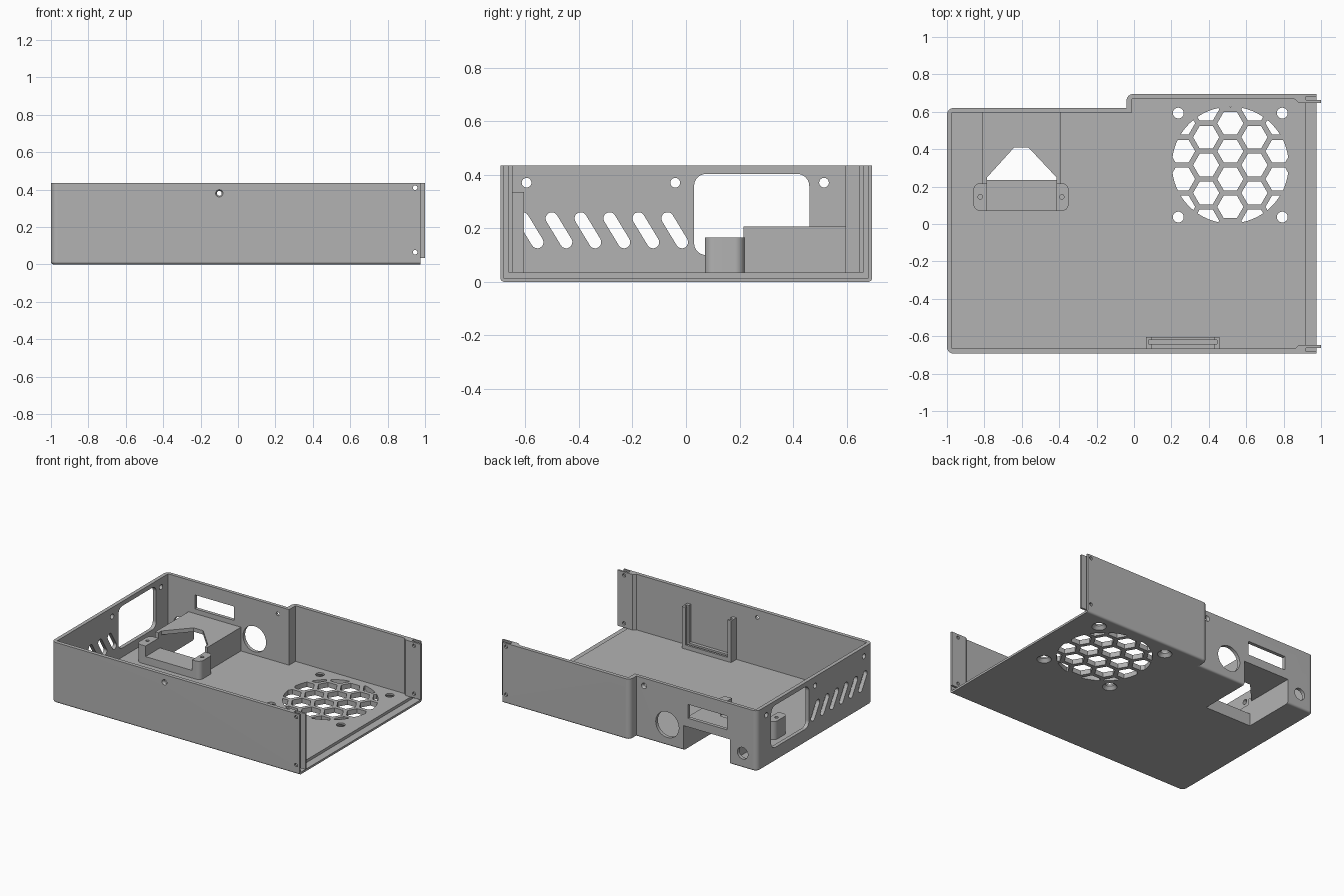
import bpy, bmesh
from math import sin, cos, pi, radians, sqrt
from mathutils import Vector

if "Cube" in bpy.data.objects:
    bpy.data.objects.remove(bpy.data.objects["Cube"], do_unlink=True)

grey = bpy.data.materials.new("plain_grey")
grey.use_nodes = True
grey.diffuse_color = (0.45, 0.45, 0.45, 1)
grey.node_tree.nodes["Principled BSDF"].inputs["Base Color"].default_value = (0.45, 0.45, 0.45, 1)

# How a flat profile (u, v) and its extrusion w map to space for each axis
AXES = {"z": lambda u, v, w: (u, v, w),
        "y": lambda u, v, w: (u, w, v),
        "x": lambda u, v, w: (w, u, v)}


def circle(u, v, r, n=32, turn=0.0):
    return [(u + r * cos(turn + 2 * pi * i / n), v + r * sin(turn + 2 * pi * i / n)) for i in range(n)]


def rect(u0, u1, v0, v1):
    return [(u0, v0), (u1, v0), (u1, v1), (u0, v1)]


def rounded(points, radii, steps=6):
    """Replace right-angled corners with arcs."""
    out = []
    for i, (p, r) in enumerate(zip(points, radii)):
        p = Vector(p)
        if r == 0:
            out.append(p[:])
            continue
        a = (Vector(points[i - 1]) - p).normalized()
        b = (Vector(points[(i + 1) % len(points)]) - p).normalized()
        for k in range(steps + 1):
            t = k / steps * pi / 2
            out.append((p + r * (a * (1 - sin(t)) + b * (1 - cos(t))))[:])
    return out


def capsule(a, b, r, steps=8):
    a, b = Vector(a), Vector(b)
    d = (b - a).normalized() * r
    n = Vector((-d.y, d.x))
    arc = [k / steps * pi for k in range(steps + 1)]
    return [(b - n * cos(t) + d * sin(t))[:] for t in arc] + [(a + n * cos(t) - d * sin(t))[:] for t in arc]


def prism(bm, profile, w0, w1, axis="z", top=None):
    """Extrude a profile from w0 to w1; a different top profile gives a taper."""
    place = AXES[axis]
    low = [bm.verts.new(place(u, v, w0)) for u, v in profile]
    high = [bm.verts.new(place(u, v, w1)) for u, v in (top or profile)]
    bm.faces.new(low)
    bm.faces.new(high)
    for i in range(len(low)):
        j = (i + 1) % len(low)
        bm.faces.new((low[i], low[j], high[j], high[i]))


def make(name, bm):
    bmesh.ops.recalc_face_normals(bm, faces=bm.faces)
    mesh = bpy.data.meshes.new(name)
    bm.to_mesh(mesh)
    bm.free()
    obj = bpy.data.objects.new(name, mesh)
    mesh.materials.append(grey)
    bpy.context.collection.objects.link(obj)
    return obj


def build(name, *prisms):
    bm = bmesh.new()
    for args in prisms:
        prism(bm, *args)
    return make(name, bm)


def cut(obj, *prisms, operation="DIFFERENCE", cutter=None):
    """Boolean a group of separate prisms out of an object."""
    cutter = cutter or build("cutter", *prisms)
    cutter.hide_render = True
    mod = obj.modifiers.new("cut", "BOOLEAN")
    mod.operation, mod.solver, mod.object = operation, "EXACT", cutter
    bpy.context.view_layer.objects.active = obj
    bpy.ops.object.modifier_apply(modifier=mod.name)
    bpy.data.objects.remove(cutter, do_unlink=True)


# Tray shell: stepped outline with a rounded lower edge, open at the +x end
outline = [(-1, -0.693), (0.975, -0.693), (0.975, 0.695), (-0.04, 0.695), (-0.04, 0.62), (-1, 0.62)]
bm = bmesh.new()
prism(bm, rounded(outline, [0.035, 0, 0, 0.035, 0, 0.035]), 0, 0.435)
bmesh.ops.recalc_face_normals(bm, faces=bm.faces)
lower = [e for e in bm.edges if all(v.co.z < 0.001 for v in e.verts) and not all(v.co.x > 0.97 for v in e.verts)]
bmesh.ops.bevel(bm, geom=lower, offset=0.015, segments=4, profile=0.5, affect="EDGES")
shell = make("tray_shell", bm)

inner = [(-0.973, -0.666), (1.1, -0.666), (1.1, 0.668), (-0.01, 0.668), (-0.01, 0.595), (-0.973, 0.595)]
cut(shell, (inner, 0.035, 0.6))
# Rebate for a sliding end panel
cut(shell, (rect(0.92, 1.1, -0.681, 0.682), 0.015, 0.6))

# Honeycomb fan grille with four countersunk screw holes
FX, FY, PITCH = 0.515, 0.315, 0.149
cells = []
for col in range(-3, 4):
    for row in range(-3, 4):
        x = FX + col * PITCH * sqrt(3) / 2
        y = FY + (row + (0.5 if col % 2 == 0 else 0)) * PITCH
        if (x - FX) ** 2 + (y - FY) ** 2 < 0.38 ** 2:
            cells.append((circle(x, y, 0.07, 6), -0.1, 0.1))
grille = build("grille_cutter", *cells)
cut(grille, (circle(FX, FY, 0.312, 64), -0.05, 0.08), operation="INTERSECT")
cut(shell, cutter=grille)
corners = [(FX + sx * 0.278, FY + sy * 0.278) for sx in (-1, 1) for sy in (-1, 1)]
cut(shell, *[(circle(x, y, 0.029), -0.1, 0.1) for x, y in corners])
cut(shell, *[(circle(x, y, 0.052), -0.005, 0.022, "z", circle(x, y, 0.029)) for x, y in corners])

# Side wall: window, slanted vents and screw holes
window = rounded(rect(0.03, 0.46, 0.1, 0.403), [0.045] * 4)
side = [(window, -1.1, -0.9, "x")]
side += [(circle(y, 0.37, 0.018), -1.1, -0.9, "x") for y in (-0.595, -0.04, 0.515)]
for i in range(6):
    y = -0.042 - 0.108 * i
    side.append((capsule((y - 0.027, 0.237), (y + 0.027, 0.148), 0.023), -1.1, -0.9, "x"))
cut(shell, *side)

# Back wall: round port, slot, small port; pocket open to below and behind
POCKET = (rect(-0.785, -0.415, 0.235, 0.8), -0.1, 0.178)
cut(shell, (circle(-0.285, 0.15, 0.092, 48), 0.5, 0.66, "y"),
    (rect(-0.76, -0.45, 0.24, 0.34), 0.5, 0.66, "y"),
    (circle(-0.885, 0.105, 0.042), 0.5, 0.66, "y"))
cut(shell, POCKET)

# Screw holes in the long walls
cut(shell, (circle(-0.1, 0.38, 0.013), -0.8, 0.8, "y"))
cut(shell, (circle(-0.1, 0.38, 0.024), -0.7, -0.682, "y", circle(-0.1, 0.38, 0.013)),
    (circle(-0.1, 0.38, 0.013), 0.608, 0.63, "y", circle(-0.1, 0.38, 0.026)))
end_holes = [(circle(0.947, z, 0.012), -0.8, 0.8, "y") for z in (0.41, 0.065)]
cut(shell, *end_holes)

# Raised pocket housing with a house-shaped opening and open front
housing = build("pocket_housing", (rect(-0.81, -0.393, 0.215, 0.6), 0.03, 0.206))
cut(housing, POCKET)
gable = [(-0.785, 0.2), (-0.415, 0.2), (-0.415, 0.25), (-0.565, 0.41), (-0.64, 0.41), (-0.785, 0.25)]
cut(housing, (gable, 0.09, 0.3))

# Mounting bracket with two screw posts
bracket = build("mounting_bracket", (rounded(rect(-0.858, -0.35, 0.07, 0.218), [0.035] * 4), 0.03, 0.166))
cut(bracket, (rect(-0.785, -0.415, 0, 0.3), 0.09, 0.3),
    *[(circle(x, 0.145, 0.012, 16), 0.06, 0.3) for x in (-0.822, -0.386)])

# Guide rails at the open end, one mirrored from the other
for name, s in (("front_end_rail", -1), ("back_end_rail", 1)):
    half = [(0.85, 0.675), (0.88, 0.648), (1, 0.648), (1, 0.662), (0.92, 0.662), (0.92, 0.675)]
    rail = build(name, ([(x, y * s) for x, y in half], 0.035, 0.435))
    cut(rail, *end_holes)

# U-shaped card holder on the inside of the front wall
holder = build("card_holder", (rect(0.065, 0.457, -0.67, -0.605), 0.03, 0.335))
cut(holder, (rect(0.095, 0.427, -0.8, -0.5), 0.065, 0.5))
cut(holder, (rect(0.077, 0.445, -0.642, -0.62), 0.05, 0.5))

# Smooth the arcs, keep the flats flat
for obj in bpy.context.collection.objects:
    if obj.type == "MESH":
        bpy.ops.object.select_all(action="DESELECT")
        obj.select_set(True)
        bpy.context.view_layer.objects.active = obj
        bpy.ops.object.shade_smooth_by_angle(angle=radians(25))
        mod = obj.modifiers.new("flat_faces", "WEIGHTED_NORMAL")
        mod.keep_sharp = True
